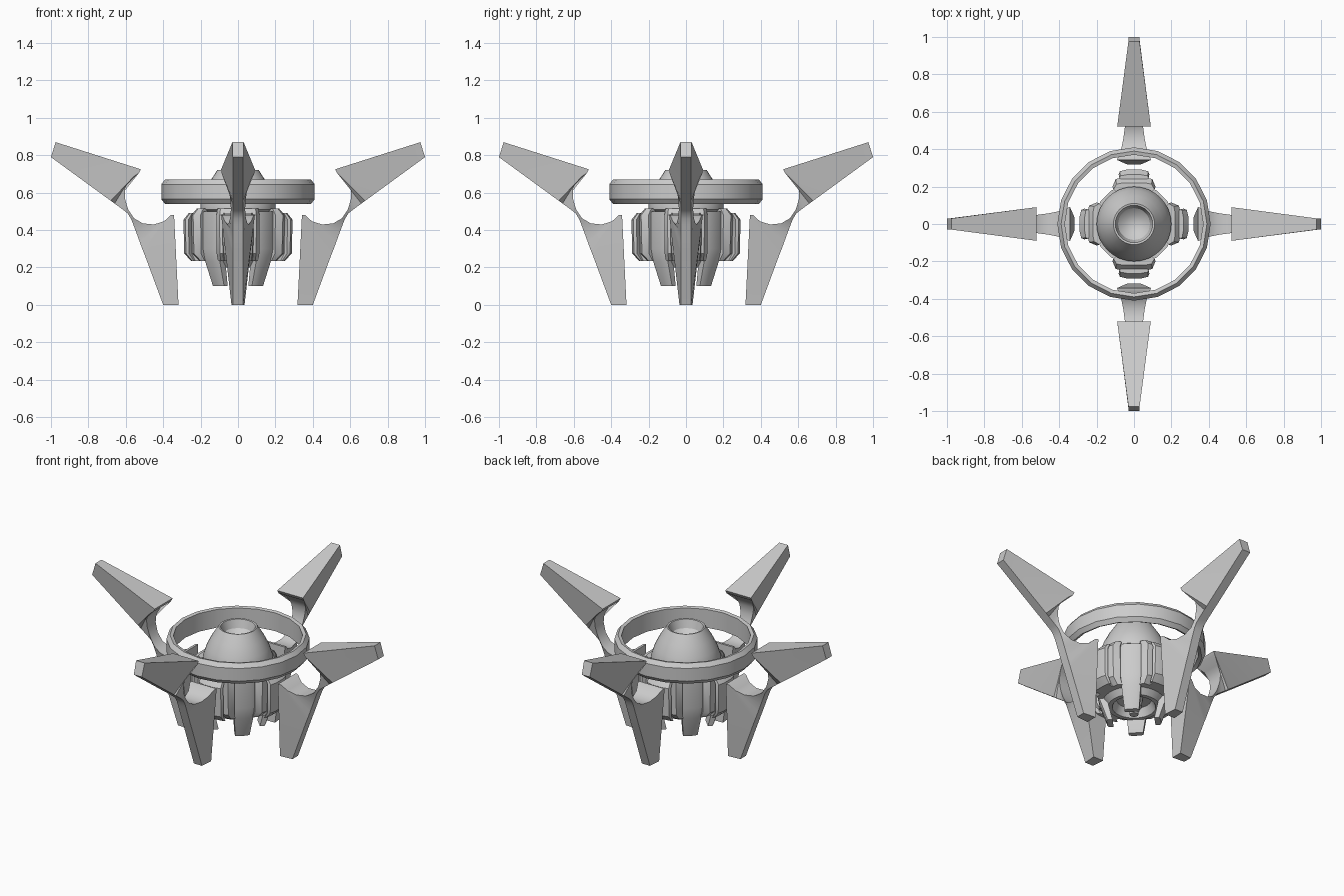
import bpy, bmesh, math

cube = bpy.data.objects.get("Cube")
if cube:
    bpy.data.objects.remove(cube, do_unlink=True)

COLOR = (0.6, 0.6, 0.6, 1)
metal = bpy.data.materials.new("plain grey")
metal.use_nodes = True
metal.diffuse_color = COLOR
metal.node_tree.nodes["Principled BSDF"].inputs["Base Color"].default_value = COLOR


def finish(name, bm, turn=0, angle=32):
    bmesh.ops.remove_doubles(bm, verts=bm.verts, dist=1e-5)
    bmesh.ops.recalc_face_normals(bm, faces=bm.faces)
    mesh = bpy.data.meshes.new(name)
    bm.to_mesh(mesh)
    bm.free()
    mesh.materials.append(metal)
    obj = bpy.data.objects.new(name, mesh)
    bpy.context.collection.objects.link(obj)
    obj.rotation_euler.z = turn
    bpy.ops.object.select_all(action='DESELECT')
    bpy.context.view_layer.objects.active = obj
    obj.select_set(True)
    bpy.ops.object.shade_smooth_by_angle(angle=math.radians(angle))
    return obj


def loft(name, sections, turn=0, angle=32):
    """Skin a row of equal-length closed sections and cap both ends."""
    bm = bmesh.new()
    rows = [[bm.verts.new(p) for p in s] for s in sections]
    n = len(rows[0])
    for a, b in zip(rows, rows[1:]):
        for i in range(n):
            j = (i + 1) % n
            bm.faces.new((a[i], a[j], b[j], b[i]))
    bm.faces.new(rows[0])
    bm.faces.new(rows[-1])
    return finish(name, bm, turn, angle)


def lathe(name, profile, sides, closed=False, angle=32):
    """Turn an (r, z) profile about the vertical axis."""
    bm = bmesh.new()
    pts = [bm.verts.new((r, 0, z)) for r, z in profile]
    edges = [bm.edges.new(p) for p in zip(pts, pts[1:])]
    if closed:
        edges.append(bm.edges.new((pts[-1], pts[0])))
    bmesh.ops.spin(bm, geom=pts + edges, cent=(0, 0, 0), axis=(0, 0, 1),
                   angle=math.tau, steps=sides)
    return finish(name, bm, 0, angle)


# Ring with chamfered outer rim
lathe("ring", [(.37, .55), (.39, .54), (.41, .565), (.41, .645),
               (.39, .67), (.37, .665)], 20, True)

# Core with a bowl in the top and a hollow underside
lathe("core", [(0, .63), (.05, .64), (.085, .67), (.1, .72), (.11, .722),
               (.15, .66), (.18, .6), (.2, .54), (.2, .51), (.165, .49),
               (.165, .3), (.19, .28), (.19, .25), (.15, .2),
               (.125, .2), (.1, .25), (0, .26)], 32)
lathe("nozzle", [(0, .26), (.05, .26), (.045, .2), (.025, .19),
                 (.025, .15), (0, .15)], 16)

# Fin stations: inner (x, z, half width), outer (x, z)
FIN = [((.975, .87, .03), (1, .79)),
       ((.52, .725, .09), (.70, .571)),
       ((.53, .705, .088), (.68, .557)),
       ((.58, .672, .065), (.66, .542)),
       ((.605, .62, .05), (.63, .52)),
       ((.605, .57, .042), (.61, .505)),
       ((.588, .512, .038), (.589, .488)),
       ((.557, .464, .042), (.572, .46)),
       ((.51, .436, .05), (.56, .43)),
       ((.45, .43, .058), (.545, .39)),
       ((.395, .447, .07), (.525, .335)),
       ((.36, .48, .085), (.51, .295)),
       ((.342, .482, .09), (.50, .27)),
       ((.318, 0, .035), (.40, 0))]


def pod_plate(name, half, z_low, z_high, turn):
    """Mirror a half section of (r, half width) and taper it at both ends."""
    section = half + [(r, -w) for r, w in reversed(half)]
    inner = half[0][0]
    levels = [(z_low, .55), (z_low + .04, .95), (z_high - .035, 1), (z_high, .7)]
    loft(name, [[(inner + (r - inner) * k, w * (.85 + .15 * k), z)
                 for r, w in section] for z, k in levels], turn)


for q in range(4):
    turn = q * math.pi / 2
    rows = []
    for (x, z, w), (ox, oz) in FIN:
        ow = min(w, .028)
        rows.append([(x, -w, z), (x, w, z), (ox, ow, oz), (ox, -ow, oz)])
    loft("fin", rows, turn, 40)

    # Layered pod beside the core
    pod_plate("pod_base", [(.15, .07), (.2, .115), (.24, .098), (.25, .06)],
              .235, .515, turn)
    pod_plate("pod_cover", [(.2, .06), (.25, .06), (.265, .082),
                            (.282, .076), (.292, .035)], .235, .49, turn)

    # Hanging strut on the diagonal: inner r, outer r, half width, height
    strut = [(.12, .155, .042, .1), (.15, .2, .055, .23), (.15, .213, .06, .3),
             (.15, .213, .06, .5)]
    loft("strut", [[(a, -w, z), (a, w, z), (b - .008, w, z), (b, w * .6, z),
                    (b, -w * .6, z), (b - .008, -w, z)]
                   for a, b, w, z in strut], turn + math.pi / 4)
